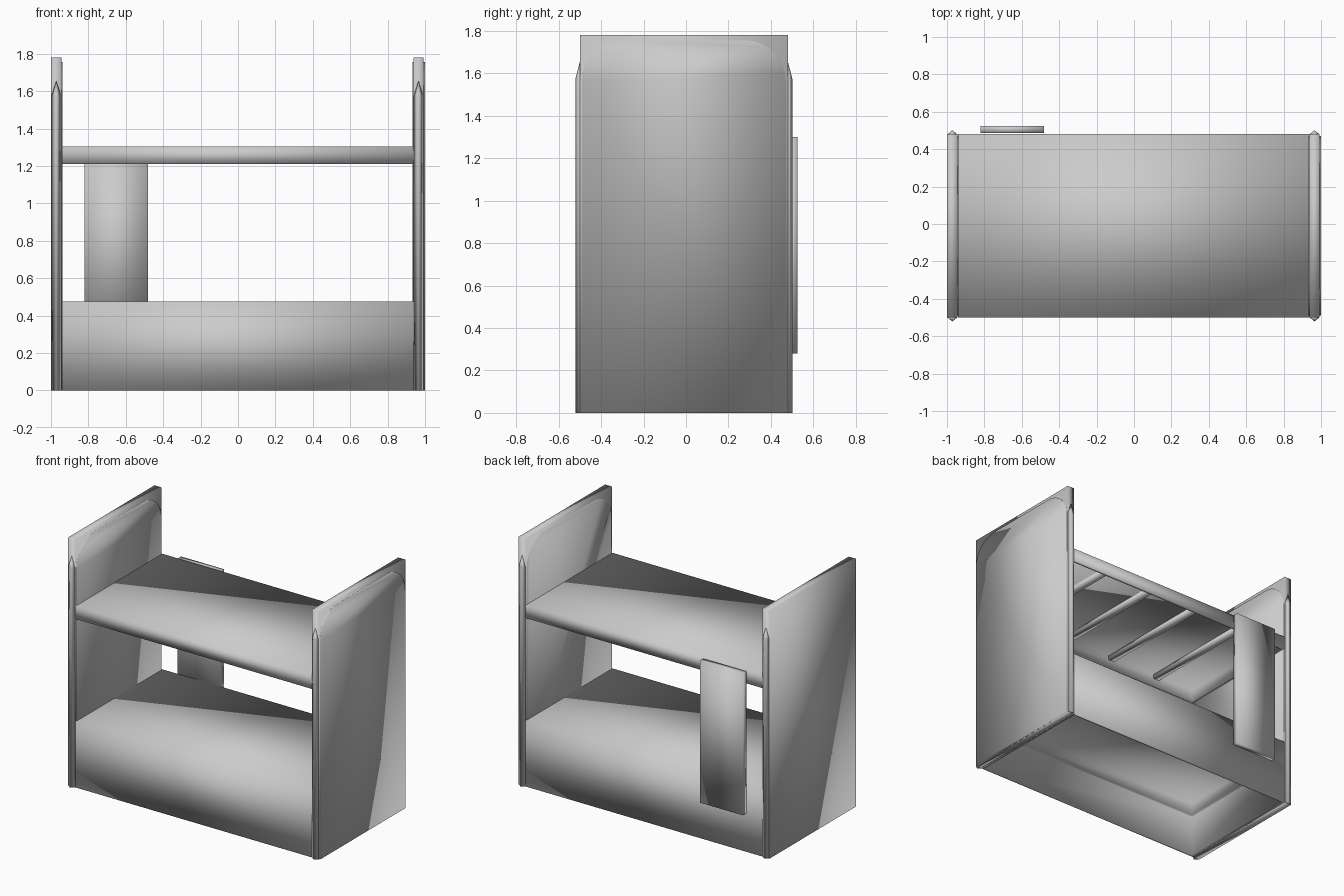
import bpy
import bmesh
import math
from mathutils import Vector

cube = bpy.data.objects.get("Cube")
if cube:
    bpy.data.objects.remove(cube, do_unlink=True)

GREY = (0.6, 0.6, 0.6, 1.0)
paint = bpy.data.materials.new("light_grey")
paint.use_nodes = True
paint.diffuse_color = GREY
for node in paint.node_tree.nodes:
    if node.type == 'BSDF_PRINCIPLED':
        node.inputs["Base Color"].default_value = GREY

FRONT, BACK, TOP = -0.5, 0.48, 1.78


def finish(name, bm):
    """Turn a bmesh into a softly shaded object."""
    bmesh.ops.recalc_face_normals(bm, faces=bm.faces)
    for face in bm.faces:
        face.smooth = True
    mesh = bpy.data.meshes.new(name)
    bm.to_mesh(mesh)
    bm.free()
    mesh.materials.append(paint)
    obj = bpy.data.objects.new(name, mesh)
    bpy.context.collection.objects.link(obj)
    return obj


def box(name, low, high, recesses=()):
    """Box between two corners; recesses are (rim width, ceiling height) cut from below."""
    bm = bmesh.new()
    bmesh.ops.create_cube(bm, size=1)
    low, high = Vector(low), Vector(high)
    for v in bm.verts:
        v.co = Vector(l + (c + 0.5) * (h - l) for l, c, h in zip(low, v.co, high))
    bm.normal_update()
    bottom = min(bm.faces, key=lambda f: f.calc_center_median().z)
    for rim, ceiling in recesses:
        # rim, then a vertical wall up to the ceiling
        bmesh.ops.inset_region(bm, faces=[bottom], thickness=rim, use_even_offset=True)
        bmesh.ops.inset_region(bm, faces=[bottom], thickness=0.0005, use_even_offset=True)
        for v in bottom.verts:
            v.co.z = ceiling
        bm.normal_update()
    return finish(name, bm)


def extrude_profile(name, points, offset):
    bm = bmesh.new()
    face = bm.faces.new([bm.verts.new(p) for p in points])
    grown = bmesh.ops.extrude_face_region(bm, geom=[face], use_keep_orig=True)
    moved = [g for g in grown["geom"] if isinstance(g, bmesh.types.BMVert)]
    bmesh.ops.translate(bm, verts=moved, vec=offset)
    return finish(name, bm)


def arched_plate(name, x0, x1):
    """Rounded-top facing on an end panel."""
    radius, y0, y1, top, steps = 0.19, FRONT + 0.01, BACK - 0.01, 1.755, 8
    points = [(x0, y0, 0), (x0, y1, 0)]
    for cy, start in ((y1 - radius, 0), (y0 + radius, math.pi / 2)):
        for i in range(steps + 1):
            a = start + i / steps * math.pi / 2
            points.append((x0, cy + radius * math.cos(a), top - radius + radius * math.sin(a)))
    extrude_profile(name, points, (x1 - x0, 0, 0))


def edge_ridge(name, x, y, out):
    """Pointed strip along a panel edge, tapering away near the top."""
    bm = bmesh.new()
    rings = []
    for z in (0, 1.575):
        rings.append([bm.verts.new(p) for p in
                      ((x - 0.026, y, z), (x, y + out, z), (x + 0.026, y, z))])
    tip = bm.verts.new((x, y, 1.655))
    bm.faces.new(rings[0])
    for i in range(3):
        j = (i + 1) % 3
        bm.faces.new((rings[0][i], rings[0][j], rings[1][j], rings[1][i]))
        bm.faces.new((rings[1][i], rings[1][j], tip))
    finish(name, bm)


# End panels with their facings and edge strips
for side, x0, x1 in (("right", -1.0, -0.943), ("left", 0.937, 0.993)):
    box(side + "_end_panel", (x0, FRONT, 0), (x1, BACK, TOP))
    mid = (x0 + x1) / 2
    edge_ridge(side + "_front_edge_strip", mid, FRONT, -0.021)
    edge_ridge(side + "_back_edge_strip", mid, BACK, 0.021)
arched_plate("right_inner_facing", -0.95, -0.937)
arched_plate("left_inner_facing", 0.934, 0.95)
arched_plate("left_outer_facing", 0.985, 1.0)

# Lower bed base and upper bunk, both hollow underneath
box("lower_bed", (-0.942, FRONT, 0), (0.942, BACK, 0.475),
    [(0.015, 0.3), (0.02, 0.39)])
box("upper_bunk", (-0.942, FRONT, 1.21), (0.942, BACK, 1.305), [(0.02, 1.295)])

# Cross slats under the upper bunk
for i, x in enumerate((-0.6, -0.2, 0.2, 0.6)):
    box(f"bunk_slat_{i + 1}", (x - 0.025, FRONT + 0.02, 1.265),
        (x + 0.025, BACK - 0.02, 1.297))

# Upright board behind the bunks
box("back_board", (-0.82, BACK + 0.006, 0.28), (-0.48, 0.525, 1.3))
